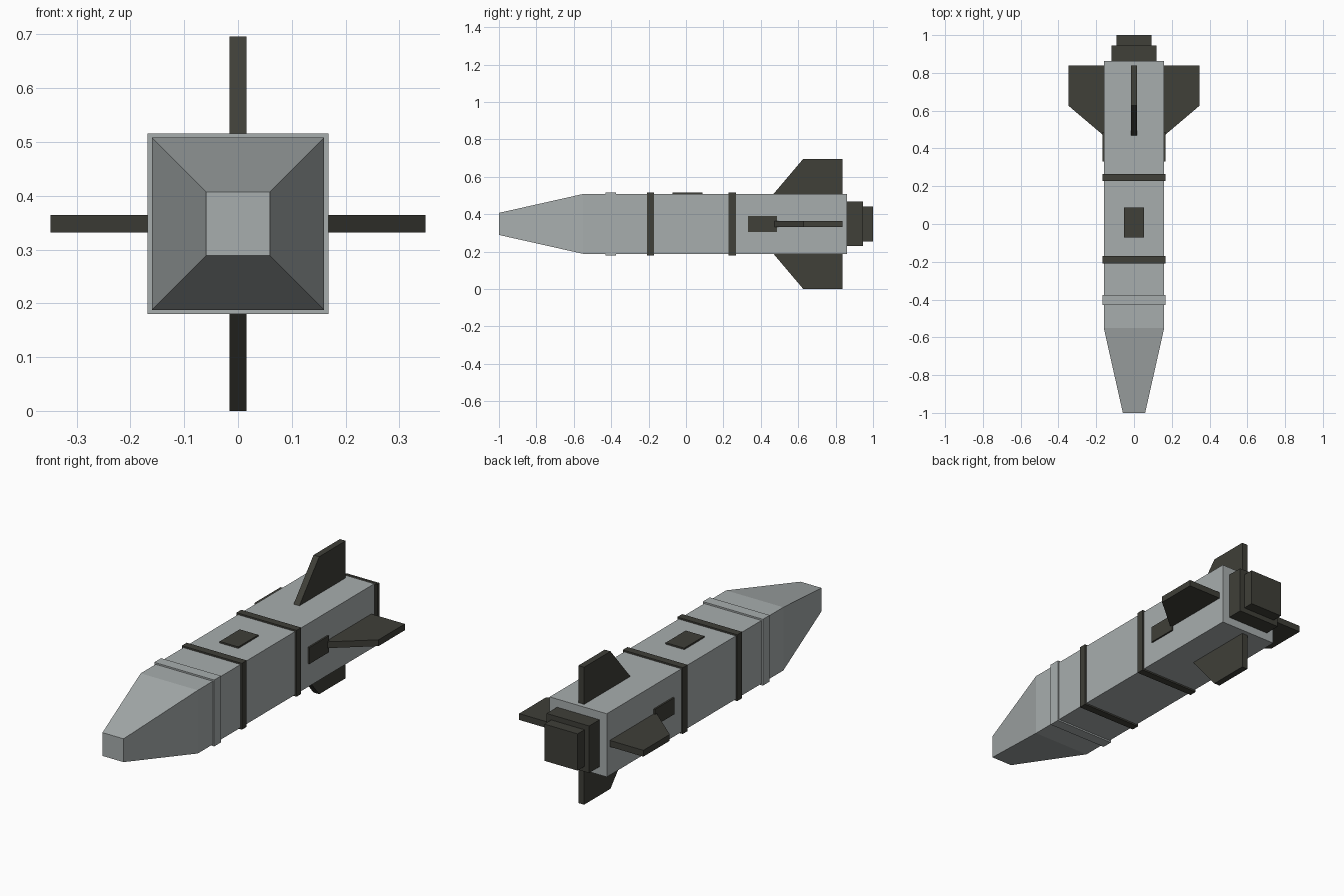
import bpy, bmesh, math
from mathutils import Matrix, Vector

if "Cube" in bpy.data.objects:
    bpy.data.objects.remove(bpy.data.objects["Cube"])

CZ = 0.348   # height of the long axis
R = 0.16     # half width of the hull


def material(name, rgb):
    m = bpy.data.materials.new(name)
    m.diffuse_color = (*rgb, 1)
    m.use_nodes = True
    m.node_tree.nodes["Principled BSDF"].inputs["Base Color"].default_value = m.diffuse_color
    return m


GREY = material("hull grey", (0.39, 0.42, 0.42))
DARK = material("dark olive", (0.05, 0.05, 0.04))


def make(name, verts, faces, mat):
    me = bpy.data.meshes.new(name)
    bm = bmesh.new()
    vs = [bm.verts.new(v) for v in verts]
    for f in faces:
        bm.faces.new([vs[i] for i in f])
    bmesh.ops.recalc_face_normals(bm, faces=bm.faces)
    bm.to_mesh(me)
    bm.free()
    me.materials.append(mat)
    ob = bpy.data.objects.new(name, me)
    bpy.context.collection.objects.link(ob)
    return ob


def loft(name, rings, mat):
    """Square sections (y, half width) joined along the long axis."""
    verts = [(sx * h, y, CZ + sz * h) for y, h in rings
             for sx, sz in ((-1, -1), (1, -1), (1, 1), (-1, 1))]
    n = len(rings)
    faces = [(0, 1, 2, 3), tuple(range(4 * n - 4, 4 * n))]
    for k in range(n - 1):
        for i in range(4):
            j = (i + 1) % 4
            faces.append((4 * k + i, 4 * k + j, 4 * k + 4 + j, 4 * k + 4 + i))
    return make(name, verts, faces, mat)


def plate(name, outline, thick, angle, mat):
    """Extrude a (y, height above axis) outline sideways, then turn it about the axis."""
    n = len(outline)
    rot = Matrix.Rotation(angle, 3, 'Y')
    verts = [rot @ Vector((s * thick / 2, y, h)) + Vector((0, 0, CZ))
             for s in (-1, 1) for y, h in outline]
    faces = [tuple(range(n)), tuple(range(n, 2 * n))]
    faces += [(i, (i + 1) % n, n + (i + 1) % n, n + i) for i in range(n)]
    return make(name, verts, faces, mat)


# Hull with tapered nose
loft("hull", [(-1.0, 0.059), (-0.55, R), (0.862, R)], GREY)

# Raised bands around the hull
loft("nose_collar", [(-0.43, 0.168), (-0.375, 0.168)], GREY)
loft("front_band", [(-0.209, 0.168), (-0.17, 0.168)], DARK)
loft("rear_band", [(0.228, 0.168), (0.266, 0.168)], DARK)

# Stepped exhaust
loft("exhaust_base", [(0.855, 0.119), (0.945, 0.119)], DARK)
loft("exhaust_end", [(0.94, 0.093), (1.0, 0.093)], DARK)

# Four swept tail fins
fin = [(0.455, 0.145), (0.627, 0.348), (0.838, 0.348), (0.838, 0.145)]
for i, side in enumerate(("top", "right", "bottom", "left")):
    plate(side + "_fin", fin, 0.032, i * math.pi / 2, DARK)


# Thin hatches on the top and both flanks
def hatch(name, y0, y1, width, angle):
    plate(name, [(y0, 0.15), (y1, 0.15), (y1, 0.168), (y0, 0.168)], width, angle, DARK)


hatch("top_hatch", -0.072, 0.088, 0.104, 0)
hatch("right_hatch", 0.332, 0.487, 0.084, math.pi / 2)
hatch("left_hatch", 0.332, 0.487, 0.084, -math.pi / 2)
